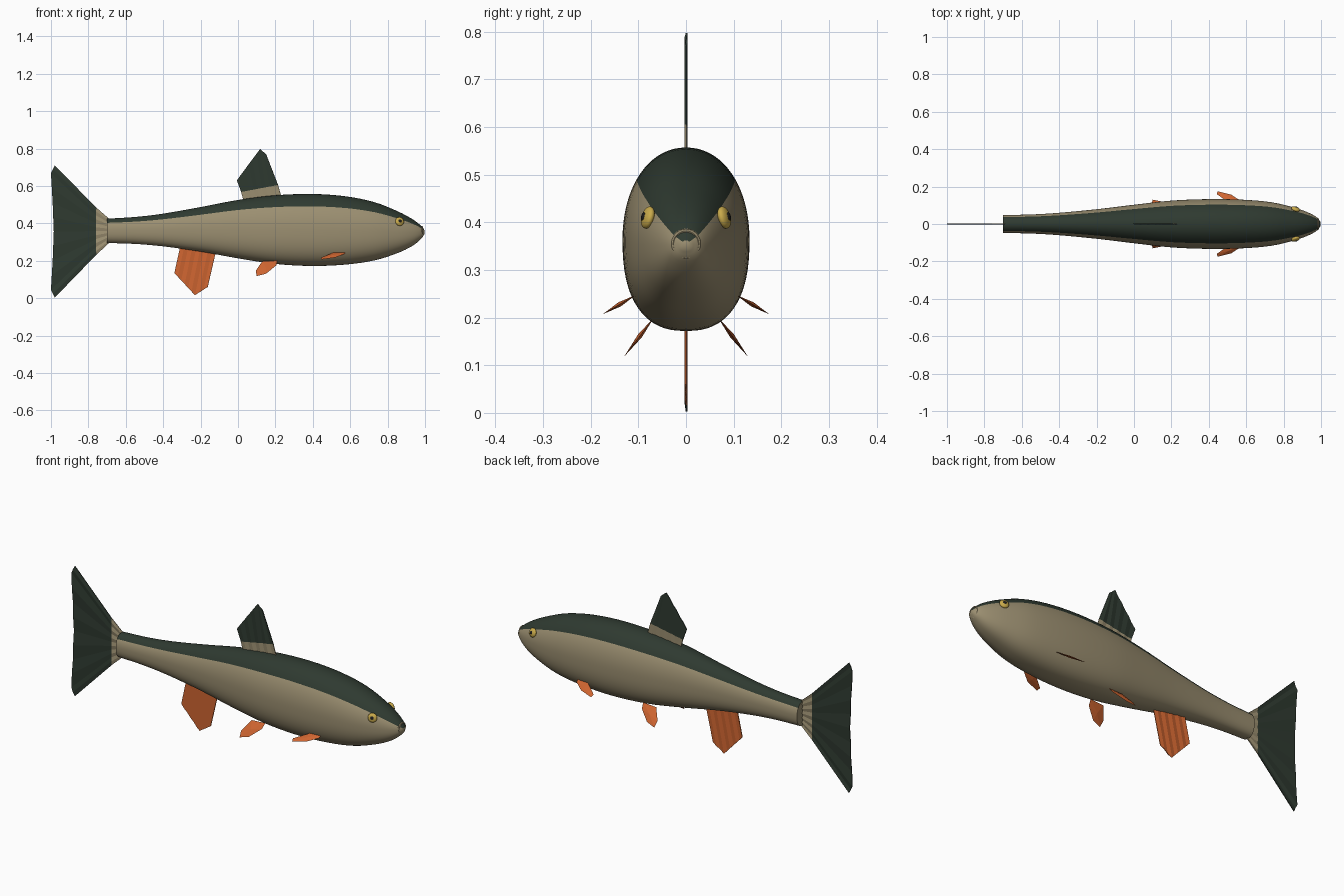
import bpy, bmesh, math
from mathutils import Vector, Matrix

if "Cube" in bpy.data.objects:
    bpy.data.objects.remove(bpy.data.objects["Cube"])


def material(name, rgb):
    m = bpy.data.materials.new(name)
    m.diffuse_color = (*rgb, 1)
    m.use_nodes = True
    m.node_tree.nodes["Principled BSDF"].inputs["Base Color"].default_value = m.diffuse_color
    return m


TAN = material("tan", (0.33, 0.275, 0.165))
DARK = material("dark green", (0.028, 0.042, 0.03))
ORANGE = material("orange", (0.62, 0.13, 0.03))
GOLD = material("gold", (0.58, 0.40, 0.07))
BLACK = material("black", (0.012, 0.012, 0.012))


def finish(bm, name, mats, smooth=None):
    bmesh.ops.recalc_face_normals(bm, faces=bm.faces)
    me = bpy.data.meshes.new(name)
    bm.to_mesh(me)
    bm.free()
    for m in mats:
        me.materials.append(m)
    ob = bpy.data.objects.new(name, me)
    bpy.context.collection.objects.link(ob)
    if smooth:
        bpy.ops.object.select_all(action='DESELECT')
        ob.select_set(True)
        bpy.context.view_layer.objects.active = ob
        bpy.ops.object.shade_smooth_by_angle(angle=math.radians(smooth))
    return ob


def catmull(pts, steps):
    p = [Vector(q) for q in pts]
    p = [2 * p[0] - p[1]] + p + [2 * p[-1] - p[-2]]
    out = []
    for i in range(1, len(p) - 2):
        a, b, c, d = p[i - 1:i + 3]
        for k in range(steps):
            t = k / steps
            out.append(0.5 * (2 * b + (c - a) * t + (2 * a - 5 * b + 4 * c - d) * t * t
                              + (3 * b - a - 3 * c + d) * t ** 3))
    return out + [p[-2]]


# Body: stations of x, top, bottom, half width
stations = [(-0.70, .425, .295, .048), (-0.55, .434, .29, .051), (-0.40, .452, .277, .06),
            (-0.20, .487, .249, .079), (0, .525, .213, .103), (0.2, .55, .183, .125),
            (0.4, .557, .172, .133), (0.58, .544, .18, .130), (0.73, .513, .202, .117),
            (0.85, .466, .24, .09), (0.93, .424, .278, .062), (0.98, .386, .318, .034),
            (0.998, .362, .345, .009)]
N = 72
bm = bmesh.new()
rings = []
for x, top, bot, w in catmull(stations, 4):
    c, h = (top + bot) / 2, (top - bot) / 2
    ring = []
    for k in range(N):
        t = 2 * math.pi * k / N
        s, co = math.sin(t), math.cos(t)
        e = 2 / (2.1 if s > 0 else 2.45)
        ring.append(bm.verts.new((x, w * math.copysign(abs(co) ** e, co),
                                  c + h * math.copysign(abs(s) ** e, s))))
    rings.append(ring)
for a, b in zip(rings, rings[1:]):
    for k in range(N):
        f = bm.faces.new((a[k], a[(k + 1) % N], b[(k + 1) % N], b[k]))
        f.material_index = int(40 < (k + 0.5) * 360 / N < 140)   # dark back
bm.faces.new(rings[0])
bm.faces.new(rings[-1])
finish(bm, "body", [TAN, DARK], 40)

# Mouth ring at the snout
bpy.ops.mesh.primitive_torus_add(major_radius=.027, minor_radius=.005, major_segments=32,
                                 minor_segments=8, location=(.983, 0, .355),
                                 rotation=(0, math.pi / 2, 0))
mouth = bpy.context.object
mouth.name = "mouth"
mouth.data.materials.append(TAN)
bpy.ops.object.shade_smooth_by_angle()


def along(row, t):
    u = t * (len(row) - 1)
    i = min(int(u), len(row) - 2)
    return Vector(row[i]).lerp(Vector(row[i + 1]), u - i)


# Upright fins: pleated strips between rows running from root to edge
def upright_fin(name, rows, cols, mats):
    bm = bmesh.new()
    grid = []
    for row in rows:
        line = []
        for k in range(cols + 1):
            p = along(row, k / cols)
            line.append(bm.verts.new((p.x, .0015 * (-1) ** k, p.y)))
        grid.append(line)
    for j in range(len(rows) - 1):
        for k in range(cols):
            f = bm.faces.new((grid[j][k], grid[j][k + 1], grid[j + 1][k + 1], grid[j + 1][k]))
            f.material_index = min(j, len(mats) - 1)
    ob = finish(bm, name, mats)
    mod = ob.modifiers.new("thickness", 'SOLIDIFY')
    mod.thickness = .004
    mod.offset = 0


upright_fin("tail_fin",
            [[(-.69, .295), (-.69, .425)], [(-.758, .232), (-.758, .484)],
             [(-.98, .003), (-1, .045), (-.991, .2), (-.985, .357), (-.991, .51),
              (-1, .668), (-.98, .71)]], 12, [TAN, DARK])
upright_fin("dorsal_fin",
            [[(.035, .5), (.235, .53)], [(.017, .568), (.214, .605)],
             [(-.006, .63), (.056, .714), (.118, .797), (.15, .77)]], 9, [TAN, DARK])
upright_fin("anal_fin",
            [[(-.308, .28), (-.118, .25)],
             [(-.34, .134), (-.285, .075), (-.23, .016), (-.162, .06)]], 9, [ORANGE])


# Paired fins: lens-shaped blades, outline given as x and distance outwards
def paired_fin(name, outline, root, tip):
    root, tip = Vector(root), Vector(tip)
    d = tip - root
    normal = d.cross(Vector((1, 0, 0))).normalized()
    n = len(outline)
    mid = (sum(p[0] for p in outline) / n, sum(p[1] for p in outline) / n)
    for side, label in ((-1, "right"), (1, "left")):
        bm = bmesh.new()

        def vert(p, off=0):
            q = root + d * p[1] + Vector((p[0], 0, 0)) + normal * off
            return bm.verts.new((q.x, q.y * side, q.z))
        rim = [vert(p) for p in outline]
        for off in (-.005, .005):
            c = vert(mid, off)
            for k in range(n):
                bm.faces.new((rim[k], rim[(k + 1) % n], c))
        finish(bm, label + "_" + name, [ORANGE])


paired_fin("pelvic_fin", [(.21, -.15), (.13, -.1), (.095, .6), (.1, 1), (.15, .82), (.205, .2)],
           (0, .075, .19), (0, .13, .118))
paired_fin("pectoral_fin", [(.575, -.15), (.51, -.05), (.442, .75), (.448, 1), (.52, .7), (.57, .15)],
           (0, .115, .242), (0, .175, .207))


# Eyes: flattened balls facing out of the head, each with a pupil
def ball(name, centre, facing, radius, depth, mat):
    bm = bmesh.new()
    turn = facing.to_track_quat('Z', 'Y').to_matrix().to_4x4()
    bmesh.ops.create_uvsphere(bm, u_segments=24, v_segments=12, radius=1,
                              matrix=Matrix.Translation(centre) @ turn
                              @ Matrix.Diagonal((radius, radius, depth, 1)))
    finish(bm, name, [mat], 60)


for side, label in ((-1, "right"), (1, "left")):
    facing = Vector((.3, side * .9, .25)).normalized()
    eye = Vector((.864, side * .08, .41))
    ball(label + "_eye", eye, facing, .024, .012, GOLD)
    ball(label + "_pupil", eye + facing * .009, facing, .01, .005, BLACK)
